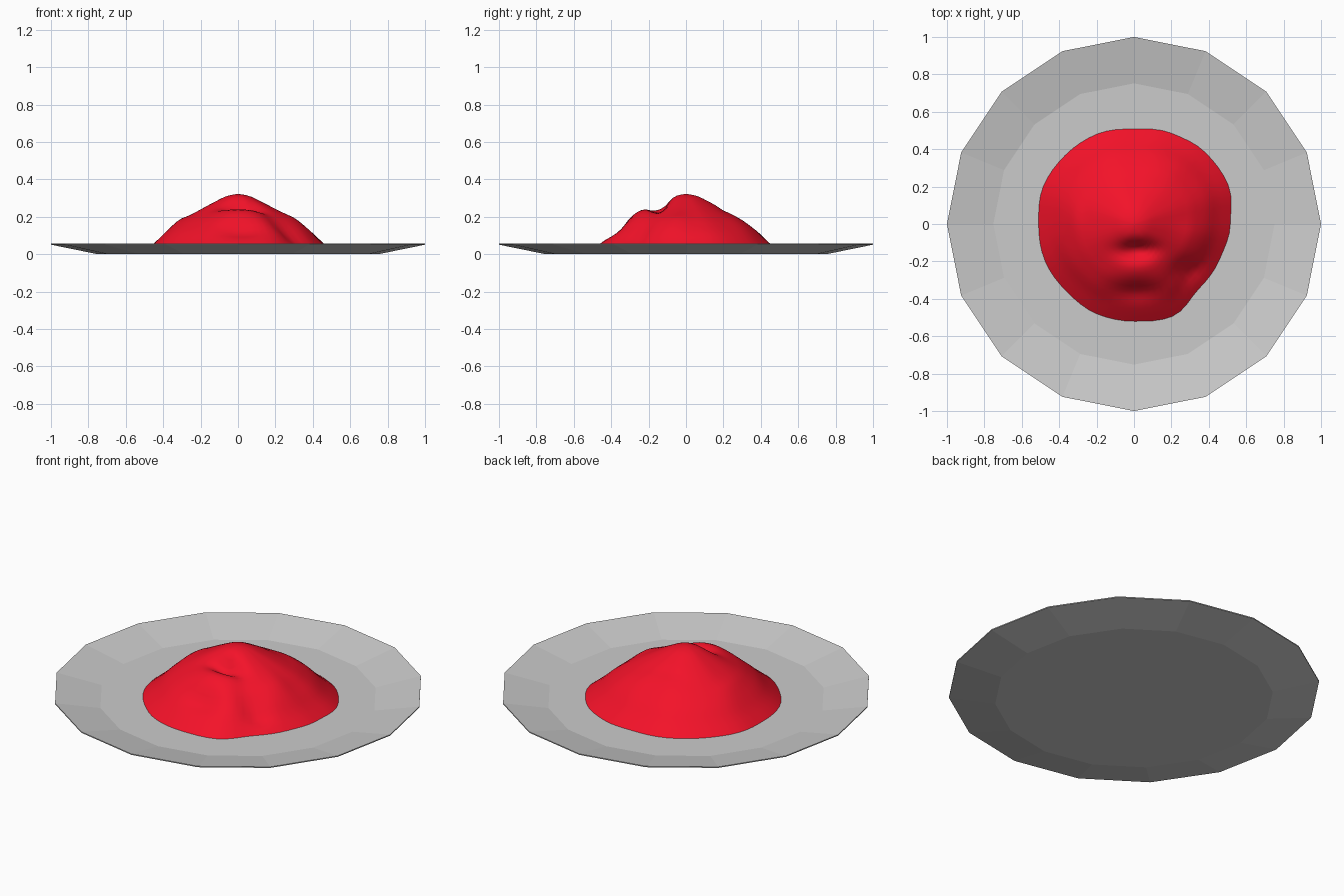
import bpy, bmesh
from math import pi, cos, sin, exp, hypot

if "Cube" in bpy.data.objects:
    bpy.data.objects.remove(bpy.data.objects["Cube"])


def lerp_table(table, t):
    for (a, za), (b, zb) in zip(table, table[1:]):
        if t <= b:
            return za + (zb - za) * (t - a) / (b - a)
    return table[-1][1]


def make_rings(name, rings, bottom_cap, top_cap):
    bm = bmesh.new()
    loops = [[bm.verts.new(p) for p in ring] for ring in rings]
    for low, high in zip(loops, loops[1:]):
        n = len(low)
        for i in range(n):
            j = (i + 1) % n
            bm.faces.new((low[i], low[j], high[j], high[i]))
    if bottom_cap:
        bm.faces.new(loops[0][::-1])
    if top_cap:
        bm.faces.new(loops[-1])
    mesh = bpy.data.meshes.new(name)
    bm.to_mesh(mesh)
    bm.free()
    ob = bpy.data.objects.new(name, mesh)
    bpy.context.collection.objects.link(ob)
    return ob


# Plate: shallow faceted 16-sided dish
profile = [(0.75, 0.0), (1.0, 0.051), (1.0, 0.057), (0.752, 0.008)]
make_rings("plate", [[(r * cos(i * pi / 8), r * sin(i * pi / 8), z)
                      for i in range(16)] for r, z in profile], True, True)

# Food mound: irregular outline radii, counter-clockwise from +x
outline = [.515, .545, .54, .525, .508, .52, .52, .525,
           .51, .515, .51, .52, .52, .535, .49, .495]
slope = [(0, .322), (.07, .318), (.15, .305), (.3, .265), (.45, .223),
         (.6, .178), (.75, .122), (.87, .063), (1, .008)]
# Lumps and hollows: x, y, width x, width y, height
lumps = [(.02, -.14, .10, .045, -.065), (0, -.26, .12, .06, .018),
         (.02, -.37, .13, .05, -.03), (.29, -.25, .09, .06, -.035),
         (.31, -.08, .08, .09, .018), (-.32, .02, .05, .10, .012),
         (.0, .20, .12, .03, -.006), (.18, .3, .10, .08, .01)]


def radius(a):
    s = a / (pi / 8)
    i, f = int(s), s - int(s)
    f = f * f * (3 - 2 * f)
    return outline[i % 16] * (1 - f) + outline[(i + 1) % 16] * f


def height(x, y, t):
    z = lerp_table(slope, t)
    fade = min(1, (1 - t) * 6)
    for cx, cy, wx, wy, h in lumps:
        z += fade * h * exp(-((x - cx) / wx) ** 2 - ((y - cy) / wy) ** 2)
    return z


N, RINGS = 64, 22
rings = []
for k in range(RINGS + 1):
    t = max(1 - k / RINGS, .01)
    ring = []
    for i in range(N):
        a = 2 * pi * i / N
        x, y = radius(a) * t * cos(a), radius(a) * t * sin(a)
        ring.append((x, y, height(x, y, t)))
    rings.append(ring)
mound = make_rings("food_mound", rings, False, True)
mound.data.polygons.foreach_set("use_smooth", [True] * len(mound.data.polygons))
red = bpy.data.materials.new("red")
red.diffuse_color = (0.9, 0.006, 0.022, 1)
red.use_nodes = True
red.node_tree.nodes["Principled BSDF"].inputs["Base Color"].default_value = red.diffuse_color
mound.data.materials.append(red)
